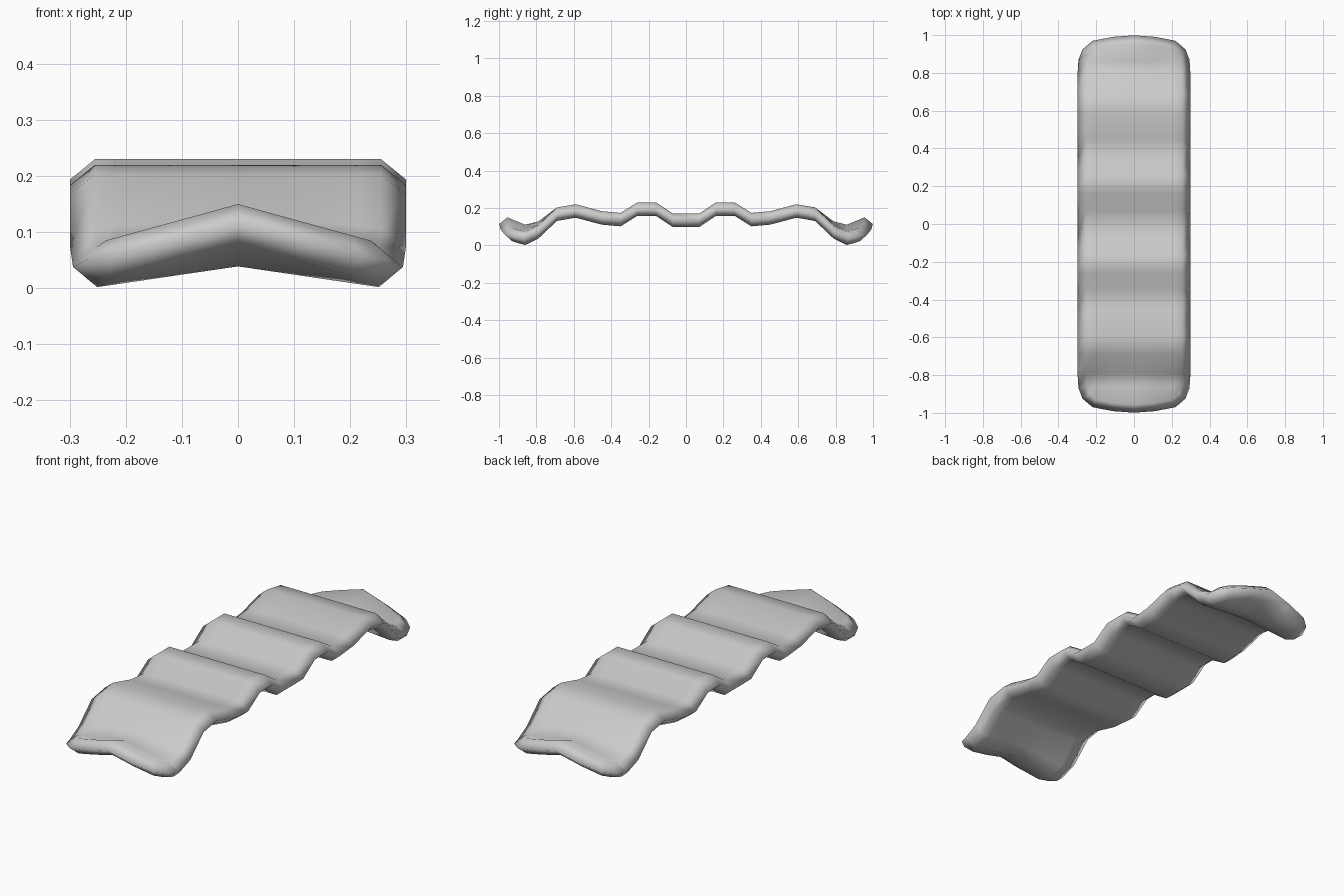
import bpy
import bmesh
from mathutils import Vector

cube = bpy.data.objects.get("Cube")
if cube:
    bpy.data.objects.remove(cube)

THICK = 0.072
RIM = 0.044

# Half of the wave along the length: y, half width, top height at the edge, centre lift
HALF = [
    (0.07, 0.255, 0.170, 0), (0.16, 0.255, 0.230, 0), (0.26, 0.255, 0.230, 0),
    (0.35, 0.255, 0.174, 0), (0.45, 0.255, 0.183, 0), (0.59, 0.255, 0.220, 0),
    (0.69, 0.255, 0.203, 0), (0.79, 0.255, 0.108, 0.02), (0.86, 0.251, 0.074, 0.037),
    (0.90, 0.236, 0.085, 0.065),
]
COLUMNS = [-1, -0.85, -0.45, 0, 0.45, 0.85, 1]
END_BULGE = {1: 0, 0.85: 0.03, 0.45: 0.047, 0: 0.055}


def row_points(row, side):
    """One row of points across the mat, with the end row bowed outward."""
    y, width, z, lift = row
    is_end = row is HALF[-1]
    pts = []
    for u in COLUMNS:
        bulge = END_BULGE[abs(u)] if is_end else 0
        pts.append(Vector((u * width, side * (y + bulge), z + lift * (1 - abs(u)))))
    return pts


rows = [row_points(r, -1) for r in reversed(HALF)] + [row_points(r, 1) for r in HALF]
n_rows, n_cols = len(rows), len(COLUMNS)

bm = bmesh.new()
drop = Vector((0, 0, -THICK))
top = [[bm.verts.new(p) for p in row] for row in rows]
bottom = [[bm.verts.new(p + drop) for p in row] for row in rows]

# Wavy top and bottom sheets
for i in range(n_rows - 1):
    for j in range(n_cols - 1):
        for grid in (top, bottom):
            bm.faces.new((grid[i][j], grid[i][j + 1], grid[i + 1][j + 1], grid[i + 1][j]))

# Rounded rim around the outline
loop = [(0, j) for j in range(n_cols)]
loop += [(i, n_cols - 1) for i in range(1, n_rows)]
loop += [(n_rows - 1, j) for j in range(n_cols - 2, -1, -1)]
loop += [(i, 0) for i in range(n_rows - 2, 0, -1)]
count = len(loop)
rim = []
for k, (i, j) in enumerate(loop):
    before, after = loop[k - 1], loop[(k + 1) % count]
    here = rows[i][j]
    a = (here - rows[before[0]][before[1]]).to_2d().normalized()
    b = (rows[after[0]][after[1]] - here).to_2d().normalized()
    t = (a + b).normalized()
    out = Vector((t.y, -t.x, 0)) * RIM
    rim.append(bm.verts.new(here + out + drop / 2))
for k in range(count):
    m = (k + 1) % count
    (i, j), (p, q) = loop[k], loop[m]
    bm.faces.new((top[i][j], top[p][q], rim[m], rim[k]))
    bm.faces.new((bottom[i][j], bottom[p][q], rim[m], rim[k]))
bmesh.ops.recalc_face_normals(bm, faces=bm.faces)

mesh = bpy.data.meshes.new("wavy_mat")
bm.to_mesh(mesh)
bm.free()
mesh.shade_smooth()
mat_body = bpy.data.objects.new("wavy_mat", mesh)
bpy.context.collection.objects.link(mat_body)

# Plain grey material
grey = bpy.data.materials.new("plain grey")
grey.use_nodes = True
colour = (0.6, 0.6, 0.6, 1)
grey.diffuse_color = colour
grey.node_tree.nodes["Principled BSDF"].inputs["Base Color"].default_value = colour
mesh.materials.append(grey)
